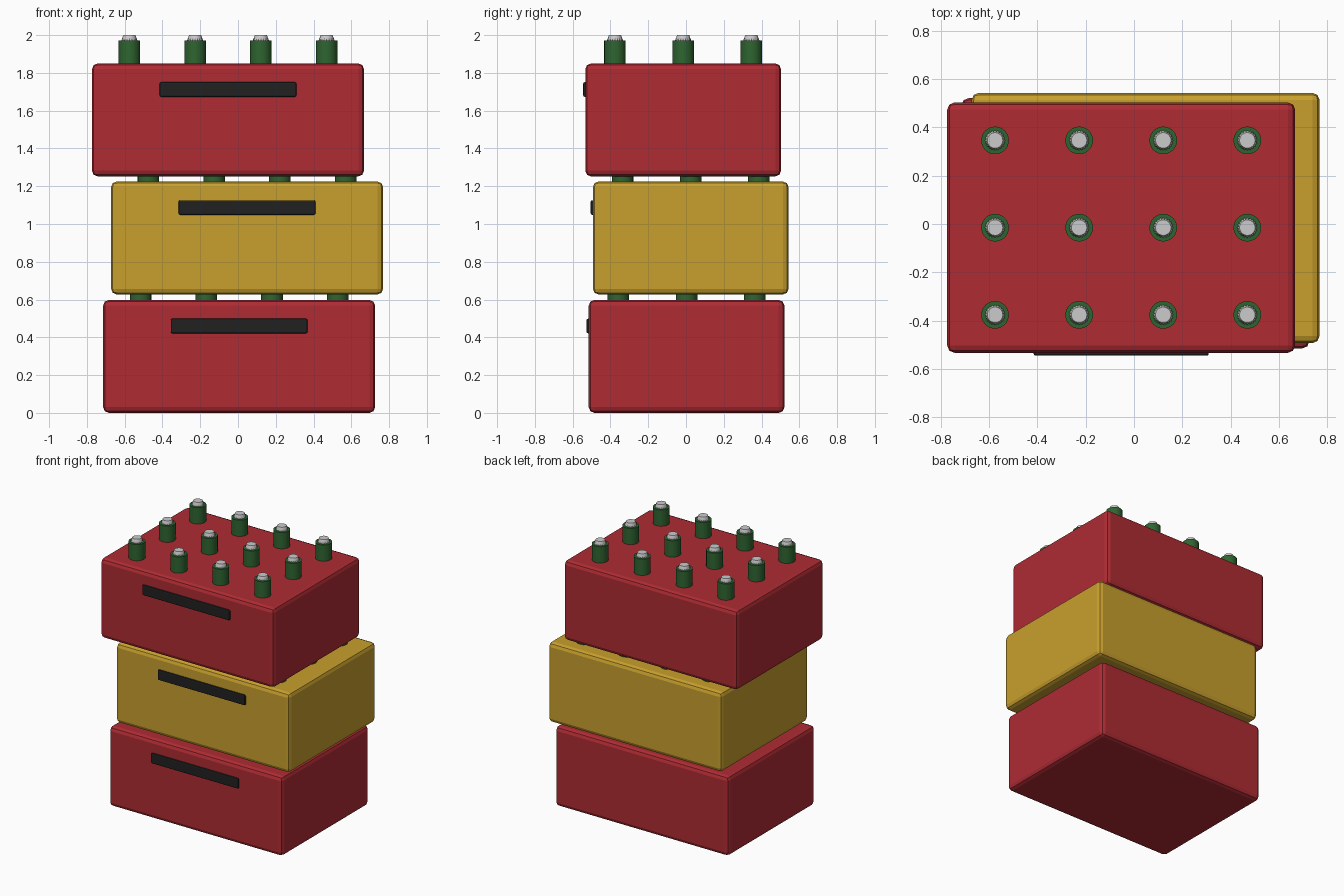
import bpy
import bmesh
from math import cos, sin, pi, radians

if "Cube" in bpy.data.objects:
    bpy.data.objects.remove(bpy.data.objects["Cube"])


def material(name, rgb):
    mat = bpy.data.materials.new(name)
    mat.use_nodes = True
    mat.diffuse_color = (*rgb, 1)
    mat.node_tree.nodes["Principled BSDF"].inputs["Base Color"].default_value = (*rgb, 1)
    return mat


red = material("crate red", (0.43, 0.025, 0.034))
yellow = material("crate yellow", (0.58, 0.35, 0.026))
black = material("handle black", (0.015, 0.015, 0.015))
green = material("bottle green", (0.028, 0.13, 0.03))
silver = material("cap silver", (0.6, 0.6, 0.6))

WIDTH, DEPTH, HEIGHT = 1.44, 1.036, 0.598
SIDES = 20


def box(name, centre, size, mat, bevel):
    bpy.ops.mesh.primitive_cube_add(size=1, location=centre)
    obj = bpy.context.object
    obj.name = name
    obj.scale = size
    bpy.ops.object.transform_apply(location=False, rotation=False, scale=True)
    obj.data.materials.append(mat)
    mod = obj.modifiers.new("rounded edges", "BEVEL")
    mod.width = bevel
    mod.segments = 2
    return obj


def lathe_mesh(name, rings, mat):
    """Closed round mesh from rings of (outer radius, groove radius, height)."""
    bm = bmesh.new()
    loops = []
    for outer, groove, z in rings:
        loop = []
        for i in range(2 * SIDES):
            r = groove if i % 2 else outer
            a = pi * i / SIDES
            loop.append(bm.verts.new((r * cos(a), r * sin(a), z)))
        loops.append(loop)
    for low, high in zip(loops, loops[1:]):
        for i in range(len(low)):
            j = (i + 1) % len(low)
            bm.faces.new((low[i], low[j], high[j], high[i]))
    bm.faces.new(loops[0][::-1])
    bm.faces.new(loops[-1])
    mesh = bpy.data.meshes.new(name)
    bm.to_mesh(mesh)
    bm.free()
    mesh.materials.append(mat)
    return mesh


def place(name, mesh, location):
    obj = bpy.data.objects.new(name, mesh)
    obj.location = location
    bpy.context.collection.objects.link(obj)


# Bottle neck and crimped cap, measured from the crate lid
neck = lathe_mesh("bottle_neck", [(0.057, 0.057, -0.05), (0.057, 0.057, 0.122)], green)
cap = lathe_mesh("bottle_cap", [(0.043, 0.038, 0.115), (0.042, 0.037, 0.124),
                                (0.036, 0.036, 0.139), (0.032, 0.032, 0.15)], silver)
for mesh in (neck, cap):
    for face in mesh.polygons:
        face.use_smooth = len(face.vertices) == 4
    mesh.set_sharp_from_angle(angle=radians(40))

# Staggered stack of crates: level, x, y, base height, colour
crates = [("lower", 0.006, 0.003, 0, red),
          ("middle", 0.048, 0.025, 0.627, yellow),
          ("upper", -0.053, -0.015, 1.252, red)]

for level, x, y, base, colour in crates:
    box(level + "_crate", (x, y, base + HEIGHT / 2), (WIDTH, DEPTH, HEIGHT), colour, 0.03)
    box(level + "_handle_slot", (x, y - DEPTH / 2, base + 0.46),
        (0.724, 0.024, 0.077), black, 0.008)
    for row in range(3):
        for col in range(4):
            spot = (x + (col - 1.5) * 0.348, y + (row - 1) * 0.361, base + HEIGHT)
            place(f"{level}_bottle_{row}_{col}", neck, spot)
            place(f"{level}_cap_{row}_{col}", cap, spot)
